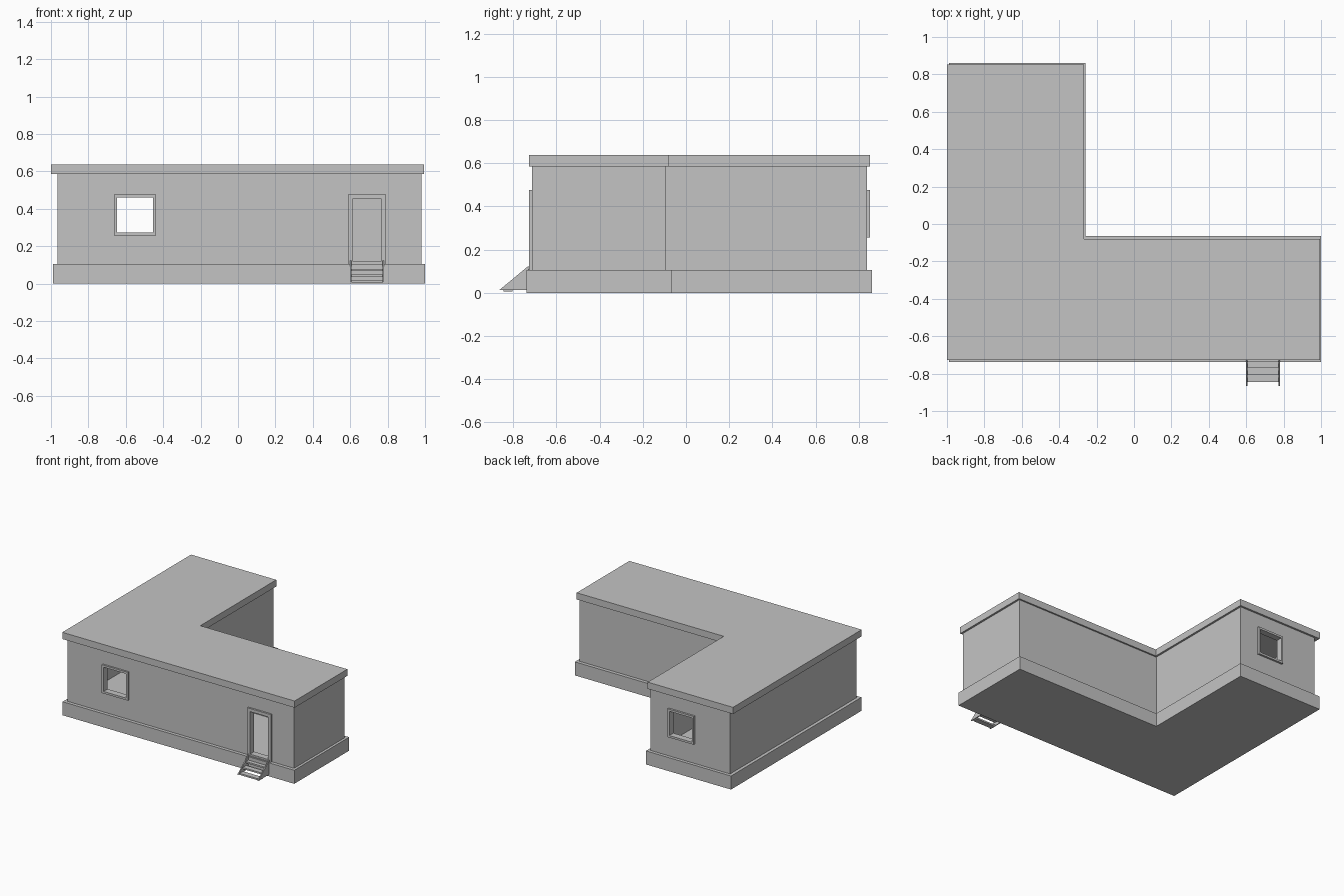
import bpy, bmesh

if "Cube" in bpy.data.objects:
    bpy.data.objects.remove(bpy.data.objects["Cube"])

grey = bpy.data.materials.new("light_grey")
grey.diffuse_color = (0.55, 0.55, 0.55, 1)
grey.use_nodes = True
grey.node_tree.nodes["Principled BSDF"].inputs["Base Color"].default_value = grey.diffuse_color


def finish(name, bm, material=grey):
    bmesh.ops.recalc_face_normals(bm, faces=bm.faces)
    me = bpy.data.meshes.new(name)
    bm.to_mesh(me)
    bm.free()
    me.materials.append(material)
    ob = bpy.data.objects.new(name, me)
    bpy.context.collection.objects.link(ob)
    return ob


def prism(name, pts, depth, hole=None):
    """Extrude a closed loop of 3D points along a vector, with an optional matching hole."""
    bm = bmesh.new()

    def ring(loop, shift):
        return [bm.verts.new([p[i] + shift * depth[i] for i in range(3)]) for p in loop]

    n = len(pts)
    a, b = ring(pts, 0), ring(pts, 1)
    sides = [(a, b)]
    if hole:
        c, d = ring(hole, 0), ring(hole, 1)
        sides += [(c, d), (a, c), (b, d)]
    else:
        bm.faces.new(a)
        bm.faces.new(b)
    for p, q in sides:
        for i in range(n):
            j = (i + 1) % n
            bm.faces.new((p[i], p[j], q[j], q[i]))
    return finish(name, bm)


def l_plan(x0, x1, y0, y1, nx, ny, z, t=0):
    """L-shaped plan, inset by t."""
    x0, x1, y0, y1, nx, ny = x0 + t, x1 - t, y0 + t, y1 - t, nx - t, ny - t
    return [(x0, y0, z), (x1, y0, z), (x1, ny, z), (nx, ny, z), (nx, y1, z), (x0, y1, z)]


def rect(x0, x1, z0, z1, y, t=0):
    """Upright rectangle, inset by t."""
    return [(x0 + t, y, z0 + t), (x1 - t, y, z0 + t), (x1 - t, y, z1 - t), (x0 + t, y, z1 - t)]


def box(name, x0, x1, y0, y1, z0, z1):
    return prism(name, rect(x0, x1, z0, z1, y0), (0, y1 - y0, 0))


# Plinth, hollow walls and flat roof slab
WALL = (-0.965, 0.98, -0.712, 0.837, -0.283, -0.092)
T = 0.03
prism("plinth", l_plan(-0.99, 1.0, -0.738, 0.862, -0.26, -0.065, 0), (0, 0, 0.105))
walls = prism("walls", l_plan(*WALL, 0.105), (0, 0, 0.48), l_plan(*WALL, 0.105, T))
prism("roof", l_plan(-1.0, 0.995, -0.727, 0.852, -0.268, -0.08, 0.585), (0, 0, 0.052))

# Framed openings: name, x range, z range, frame front y, frame width
openings = [
    ("front_window", -0.662, -0.438, 0.256, 0.476, -0.726, 0.016),
    ("back_window", -0.662, -0.438, 0.256, 0.476, 0.802, 0.016),
    ("door", 0.588, 0.79, 0.098, 0.476, -0.726, 0.024),
]
for name, x0, x1, z0, z1, y, w in openings:
    cutter = box(name + "_cutter", x0 + 0.005, x1 - 0.005, y - 0.05, y + 0.1, max(z0 + 0.005, 0.09), z1 - 0.005)
    cutter.hide_render = True
    cutter.hide_set(True)
    cut = walls.modifiers.new(name + "_opening", 'BOOLEAN')
    cut.operation = 'DIFFERENCE'
    cut.solver = 'EXACT'
    cut.object = cutter
    prism(name + "_frame", rect(x0, x1, z0, z1, y), (0, 0.05, 0), rect(x0, x1, z0, z1, y, w))

# Entrance steps: two triangular stringers with open treads between
for side, x in (("left", 0.599), ("right", 0.773)):
    prism("stair_stringer_" + side,
          [(x, -0.865, 0.012), (x, -0.73, 0.012), (x, -0.73, 0.124)], (0.008, 0, 0))
for i in range(4):
    y, z = -0.846 + 0.039 * i, 0.005 + 0.031 * i
    box("stair_tread_%d" % (i + 1), 0.606, 0.774, y, y + 0.042, z, z + 0.012)
